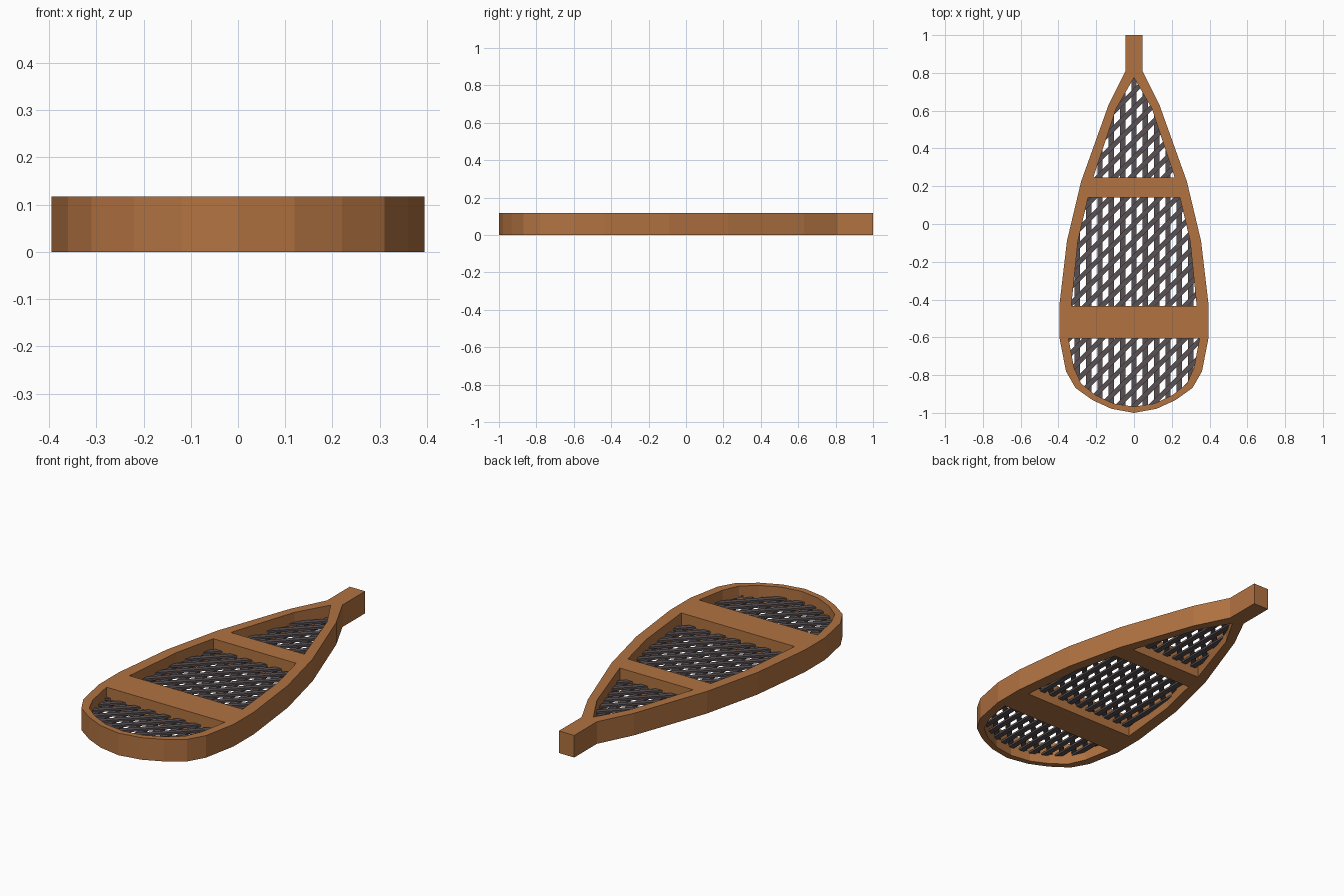
import bpy, bmesh, math
from mathutils import Vector

if "Cube" in bpy.data.objects:
    bpy.data.objects.remove(bpy.data.objects["Cube"])

H = 0.117


def material(name, rgb):
    m = bpy.data.materials.new(name)
    m.diffuse_color = (*rgb, 1)
    m.use_nodes = True
    m.node_tree.nodes["Principled BSDF"].inputs["Base Color"].default_value = m.diffuse_color
    return m


wood = material("warm wood", (0.44, 0.17, 0.053))
cord = material("dark grey lacing", (0.10, 0.083, 0.088))


def mirrored(right):
    """Close a right-hand profile by mirroring it in x."""
    return right + [(-x, y) for x, y in reversed(right) if x > 1e-6]


# Outline of the frame and its three openings
outer = mirrored([(0.045, 1.0), (0.045, 0.81), (0.135, 0.63), (0.28, 0.225),
                  (0.355, -0.09), (0.395, -0.43), (0.395, -0.60), (0.36, -0.78),
                  (0.31, -0.868), (0.22, -0.932), (0.12, -0.978), (0, -1.0)])
openings = {
    "tail": mirrored([(0, 0.775), (0.095, 0.61), (0.215, 0.247)]),
    "middle": mirrored([(0.243, 0.14), (0.297, -0.09), (0.332, -0.435)]),
    "toe": mirrored([(0.347, -0.605), (0.318, -0.76), (0.28, -0.845),
                     (0.205, -0.905), (0.11, -0.95), (0, -0.967)]),
}

# Wooden frame with crossbars: one filled profile with holes, extruded
cu = bpy.data.curves.new("frame_profile", 'CURVE')
cu.dimensions = '2D'
cu.fill_mode = 'BOTH'
cu.extrude = H / 2
for loop in [outer, *openings.values()]:
    sp = cu.splines.new('POLY')
    sp.points.add(len(loop) - 1)
    for p, (x, y) in zip(sp.points, loop):
        p.co = (x, y, 0, 1)
    sp.use_cyclic_u = True
tmp = bpy.data.objects.new("frame_profile", cu)
bpy.context.collection.objects.link(tmp)
dg = bpy.context.evaluated_depsgraph_get()
mesh = bpy.data.meshes.new_from_object(tmp.evaluated_get(dg))
bpy.data.objects.remove(tmp)
bm = bmesh.new()
bm.from_mesh(mesh)
bmesh.ops.remove_doubles(bm, verts=bm.verts, dist=1e-5)
bmesh.ops.translate(bm, verts=bm.verts, vec=(0, 0, H / 2))
bmesh.ops.recalc_face_normals(bm, faces=bm.faces)
for f in bm.faces:
    f.smooth = False
bm.to_mesh(mesh)
bm.free()
mesh.materials.clear()
mesh.materials.append(wood)
bpy.context.collection.objects.link(bpy.data.objects.new("frame", mesh))


def clip(poly, n, d):
    """Keep the part of a convex polygon where n.p <= d."""
    out = []
    for a, b in zip(poly, poly[1:] + poly[:1]):
        da, db = a.dot(n) - d, b.dot(n) - d
        if da <= 0:
            out.append(a)
        if da * db < 0:
            out.append(a.lerp(b, da / (da - db)))
    return out


def add_strands(bm, loop, angle, step, width, z0, z1):
    """Parallel flat strands at an angle, trimmed to one opening."""
    n = Vector((-math.sin(angle), math.cos(angle)))
    poly = [Vector(p) for p in loop]
    c = sum(poly, Vector((0, 0))) / len(poly)
    poly = [p + (p - c).normalized() * 0.008 for p in poly]  # tuck into the wood
    for i in range(-40, 41):
        d = i * step
        strip = clip(clip(poly, n, d + width / 2), -n, width / 2 - d)
        if len(strip) < 3:
            continue
        lo = [bm.verts.new((p.x, p.y, z0)) for p in strip]
        hi = [bm.verts.new((p.x, p.y, z1)) for p in strip]
        bm.faces.new(hi)
        bm.faces.new(lo[::-1])
        for k in range(len(lo)):
            j = (k + 1) % len(lo)
            bm.faces.new((lo[k], lo[j], hi[j], hi[k]))


# Lacing: lengthwise strands with diagonal strands over them
for name, loop in openings.items():
    bm = bmesh.new()
    add_strands(bm, loop, math.pi / 2, 0.06, 0.029, 0.045, 0.056)
    add_strands(bm, loop, math.pi / 4, 0.062, 0.026, 0.054, 0.065)
    bmesh.ops.recalc_face_normals(bm, faces=bm.faces)
    me = bpy.data.meshes.new(name + "_lacing")
    bm.to_mesh(me)
    bm.free()
    me.materials.append(cord)
    bpy.context.collection.objects.link(bpy.data.objects.new(name + "_lacing", me))
